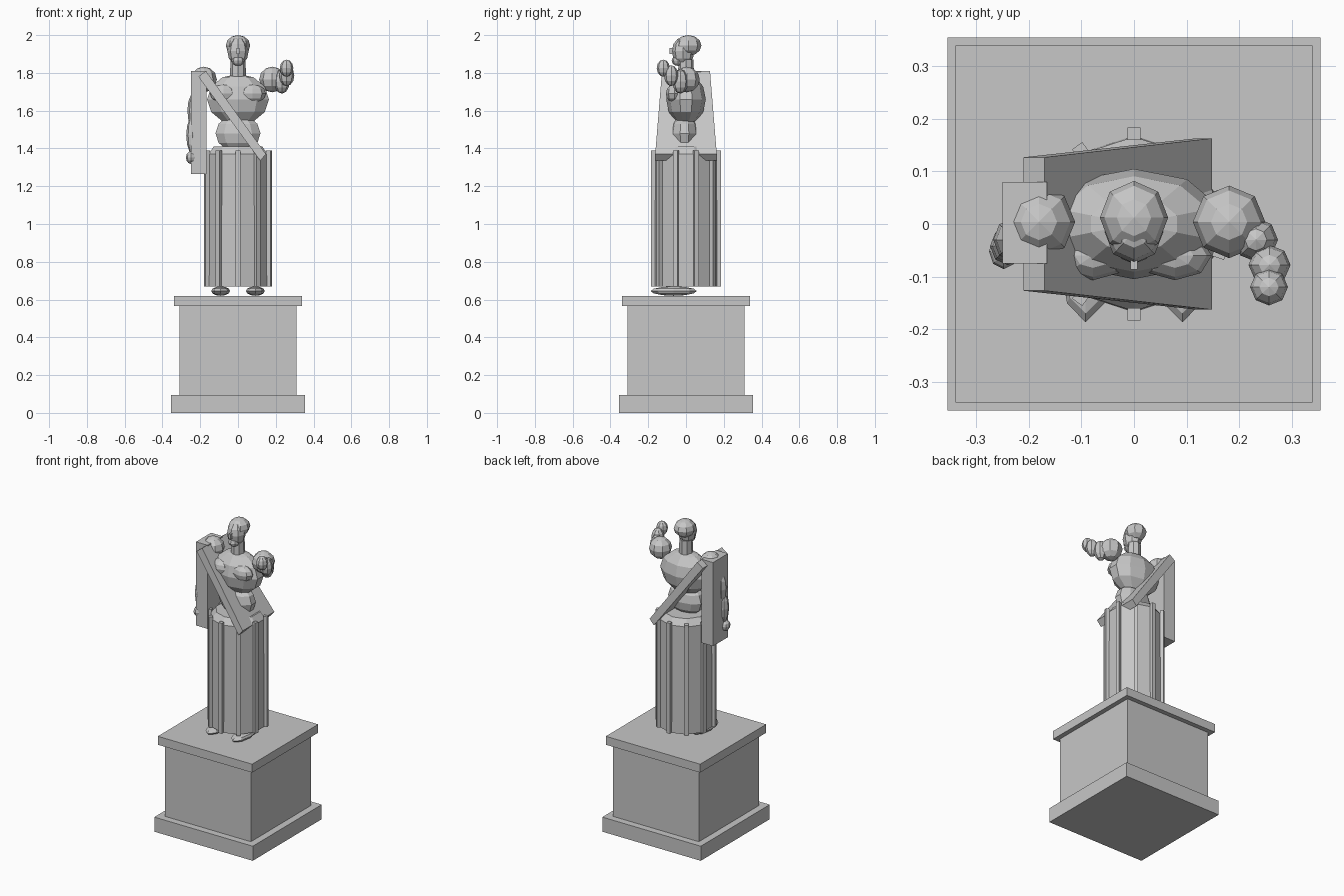
import bpy, bmesh, math
from mathutils import Vector

old = bpy.data.objects.get("Cube")
if old:
    bpy.data.objects.remove(old, do_unlink=True)

stone = bpy.data.materials.new("grey_stone")
stone.use_nodes = True
GREY = (0.57, 0.57, 0.57, 1)
stone.diffuse_color = GREY
stone.node_tree.nodes["Principled BSDF"].inputs["Base Color"].default_value = GREY


def finish(name, bm):
    bmesh.ops.recalc_face_normals(bm, faces=bm.faces)
    mesh = bpy.data.meshes.new(name)
    bm.to_mesh(mesh)
    bm.free()
    mesh.materials.append(stone)
    obj = bpy.data.objects.new(name, mesh)
    bpy.context.collection.objects.link(obj)
    return obj


def box(name, centre, size, turn=0):
    bm = bmesh.new()
    bmesh.ops.create_cube(bm, size=1)
    bmesh.ops.scale(bm, vec=size, verts=bm.verts)
    obj = finish(name, bm)
    obj.location = centre
    obj.rotation_euler.z = turn
    return obj


def ball(name, centre, radii, tilt=(0, 0, 0), sides=8, rings=6):
    bm = bmesh.new()
    bmesh.ops.create_uvsphere(bm, u_segments=sides, v_segments=rings, radius=1)
    bmesh.ops.scale(bm, vec=radii, verts=bm.verts)
    obj = finish(name, bm)
    obj.location = centre
    obj.rotation_euler = tilt
    return obj


def lathe(name, profile, sides, start=0.0):
    bm = bmesh.new()
    rings = []
    for r, z in profile:
        angles = [start + math.tau * i / sides for i in range(sides)]
        rings.append([bm.verts.new((r * math.cos(a), r * math.sin(a), z)) for a in angles])
    for low, high in zip(rings, rings[1:]):
        for i in range(sides):
            j = (i + 1) % sides
            bm.faces.new((low[i], low[j], high[j], high[i]))
    bm.faces.new(rings[0])
    bm.faces.new(rings[-1])
    return finish(name, bm)


# Pedestal
for name, half, low, high in (("pedestal_base", 0.355, 0, 0.095),
                              ("pedestal_block", 0.31, 0.095, 0.565),
                              ("pedestal_cap", 0.34, 0.565, 0.62)):
    box(name, (0, 0, (low + high) / 2), (2 * half, 2 * half, high - low))

# Long skirt with ten upright folds
lathe("skirt", [(0.168, 0.67), (0.166, 1.37), (0.135, 1.41)], 10, math.pi / 2)
for i in range(10):
    a = math.pi / 2 + math.tau * i / 10
    box("skirt_fold", (0.172 * math.cos(a), 0.172 * math.sin(a), 1.03), (0.024, 0.024, 0.72), a)

# Torso
ball("abdomen", (0, -0.008, 1.48), (0.125, 0.075, 0.1), sides=10)
ball("chest", (0, 0, 1.66), (0.172, 0.105, 0.135), sides=10)

# Paired parts
for side, label in ((1, "left"), (-1, "right")):
    ball(label + "_foot", (side * 0.092, -0.065, 0.645), (0.05, 0.122, 0.025))
    ball(label + "_pectoral", (side * 0.078, -0.06, 1.69), (0.07, 0.047, 0.05))
    ball(label + "_shoulder", (side * 0.181, 0.004, 1.765), (0.069, 0.069, 0.068))

# Head
lathe("neck", [(0.043, 1.74), (0.04, 1.87)], 8)
ball("face", (0, -0.015, 1.915), (0.056, 0.06, 0.075))
ball("hair", (0, 0.012, 1.945), (0.065, 0.07, 0.055))
ball("beard", (0, -0.042, 1.865), (0.034, 0.034, 0.028))
box("nose", (0, -0.077, 1.915), (0.014, 0.02, 0.032))

# Left arm, bent and raised forward
ball("left_elbow", (0.232, -0.03, 1.755), (0.042, 0.042, 0.065))
ball("left_forearm", (0.258, -0.078, 1.785), (0.04, 0.038, 0.055))
ball("left_hand", (0.257, -0.12, 1.825), (0.036, 0.035, 0.045))

# Right arm, hanging beside the cloth
ball("right_upper_arm", (-0.228, -0.03, 1.6), (0.04, 0.042, 0.1))
ball("right_forearm", (-0.24, -0.042, 1.47), (0.034, 0.036, 0.1))
ball("right_hand", (-0.248, -0.052, 1.352), (0.028, 0.034, 0.034))

# Cloth hanging from the right shoulder
box("hanging_cloth", (-0.208, 0.002, 1.538), (0.084, 0.155, 0.545))

# Diagonal sash, widening towards the left hip
bm = bmesh.new()
ends = []
for depth, upper, lower in ((0.127, (-0.17, 1.81), (-0.21, 1.78)),
                            (0.163, (0.148, 1.37), (0.118, 1.335))):
    corners = ((upper, -1), (upper, 1), (lower, 1), (lower, -1))
    ends.append([bm.verts.new(Vector((p[0], s * depth, p[1]))) for p, s in corners])
for i in range(4):
    j = (i + 1) % 4
    bm.faces.new((ends[0][i], ends[0][j], ends[1][j], ends[1][i]))
for end in ends:
    bm.faces.new(end)
finish("sash", bm)
